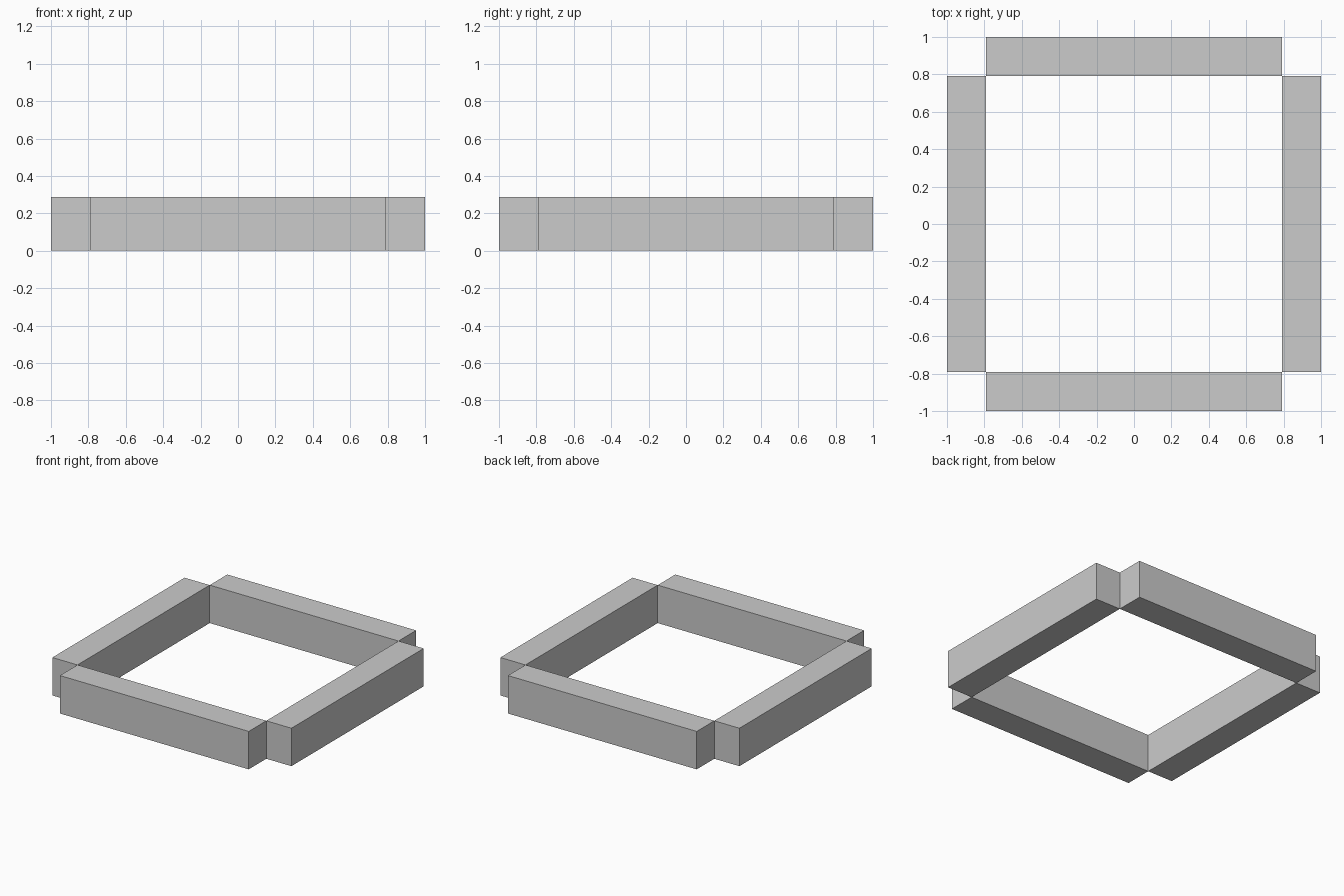
import bpy
from math import pi, cos, sin

if "Cube" in bpy.data.objects:
    bpy.data.objects.remove(bpy.data.objects["Cube"])

OUTER, INNER, HEIGHT = 1.0, 0.79, 0.287
WIDTH = OUTER - INNER
MID = (OUTER + INNER) / 2


def wall(name, angle):
    """One straight wall block, placed around the open square."""
    bpy.ops.mesh.primitive_cube_add(size=1)
    ob = bpy.context.object
    ob.name = name
    along_x = abs(sin(angle)) > 0.5
    size = (2 * INNER, WIDTH, HEIGHT) if along_x else (WIDTH, 2 * INNER, HEIGHT)
    for v in ob.data.vertices:
        v.co = [c * s for c, s in zip(v.co, size)]
    ob.location = (MID * round(cos(angle)), MID * round(sin(angle)), HEIGHT / 2)


# Four identical walls meeting only at their inner corners
for i, side in enumerate(("right", "back", "left", "front")):
    wall(side + "_wall", i * pi / 2)
